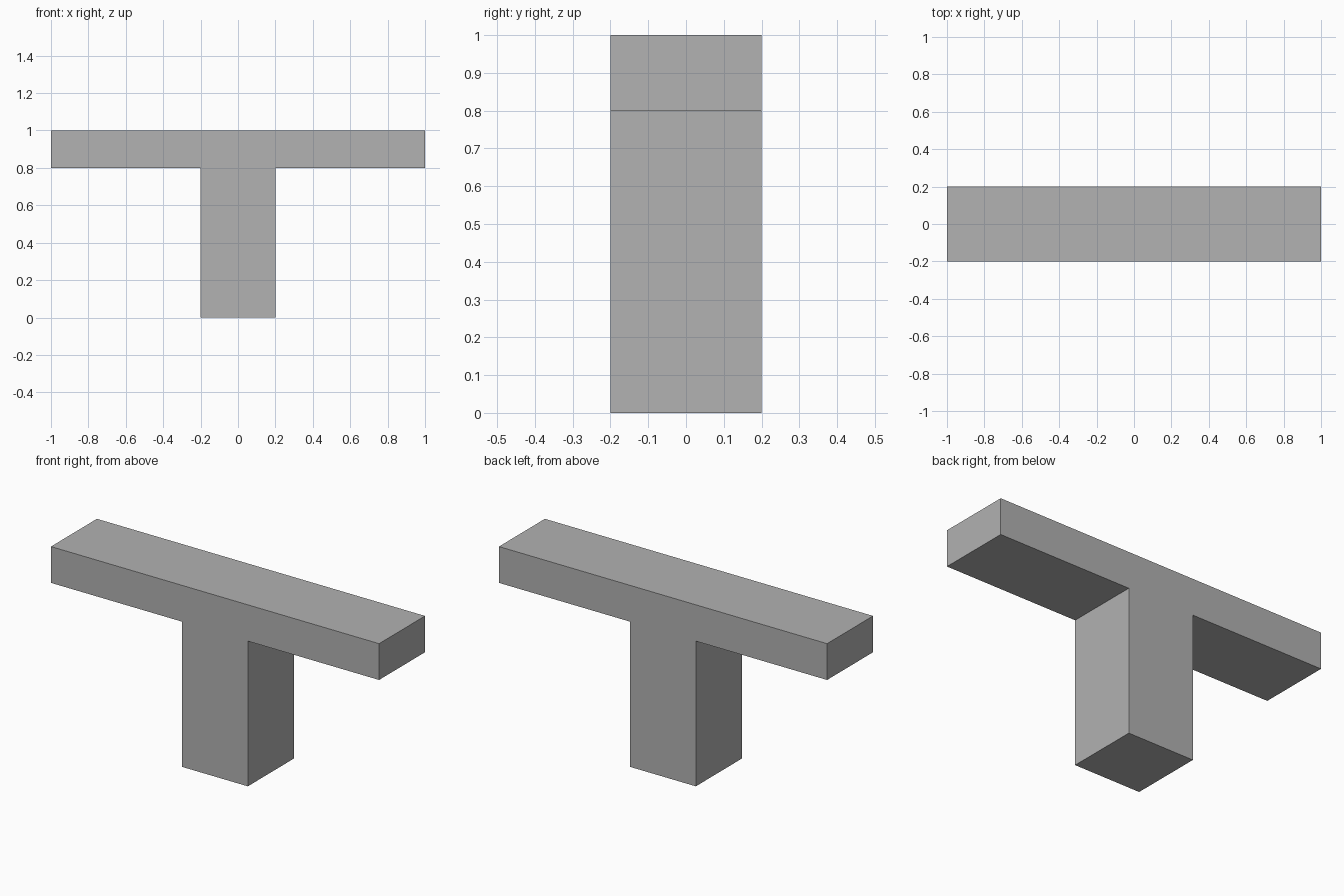
import bpy
import bmesh
from mathutils import Vector

default = bpy.data.objects.get("Cube")
if default:
    bpy.data.objects.remove(default, do_unlink=True)

# Plain grey material
GREY = (0.445, 0.445, 0.445, 1)
grey = bpy.data.materials.new("grey")
grey.use_nodes = True
grey.diffuse_color = GREY
grey.node_tree.nodes["Principled BSDF"].inputs["Base Color"].default_value = GREY

# Half of the T outline, from the foot to the end of the bar, then mirrored
DEPTH = 0.4
half = [(0.2, 0), (0.2, 0.8), (1, 0.8), (1, 1)]
outline = half + [(-x, z) for x, z in reversed(half)]

# Extrude the outline from front to back
bm = bmesh.new()
front = bm.faces.new([bm.verts.new((x, -DEPTH / 2, z)) for x, z in outline])
result = bmesh.ops.extrude_face_region(bm, geom=[front], use_keep_orig=True)
back = [v for v in result["geom"] if isinstance(v, bmesh.types.BMVert)]
bmesh.ops.translate(bm, verts=back, vec=Vector((0, DEPTH, 0)))
bmesh.ops.recalc_face_normals(bm, faces=bm.faces[:])

mesh = bpy.data.meshes.new("t_beam")
bm.to_mesh(mesh)
bm.free()
mesh.materials.append(grey)
beam = bpy.data.objects.new("t_beam", mesh)
bpy.context.collection.objects.link(beam)
